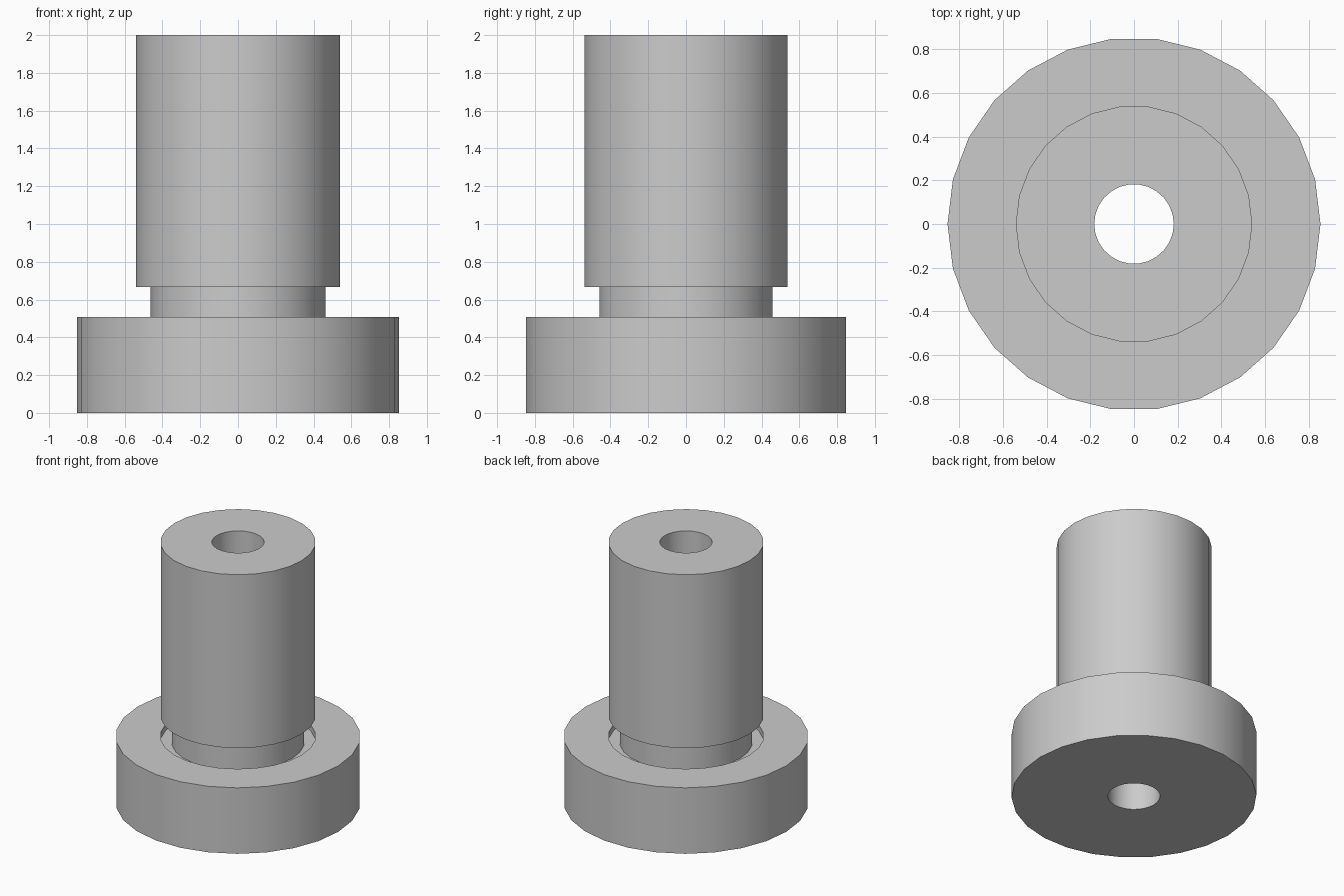
import bpy, bmesh
from math import cos, sin, tau, radians

cube = bpy.data.objects.get("Cube")
if cube:
    bpy.data.objects.remove(cube, do_unlink=True)

SIDES = 26
BORE, NECK, BODY, FLANGE = 0.182, 0.462, 0.541, 0.853
FLANGE_TOP, RECESS_FLOOR, BODY_BOTTOM, TOP = 0.507, 0.46, 0.667, 2.0


def make_material(name, value):
    mat = bpy.data.materials.new(name)
    mat.use_nodes = True
    colour = (value, value, value, 1)
    mat.diffuse_color = colour
    mat.node_tree.nodes["Principled BSDF"].inputs["Base Color"].default_value = colour
    return mat


def lathe(name, profile, mat):
    """Revolve a closed (radius, height) profile about the z axis."""
    bm = bmesh.new()
    rings = [[bm.verts.new((r * cos(tau * i / SIDES), r * sin(tau * i / SIDES), z))
              for i in range(SIDES)] for r, z in profile]
    for a, b in zip(rings, rings[1:] + rings[:1]):
        for i in range(SIDES):
            j = (i + 1) % SIDES
            bm.faces.new((a[i], a[j], b[j], b[i]))
    bmesh.ops.recalc_face_normals(bm, faces=bm.faces)
    mesh = bpy.data.meshes.new(name)
    bm.to_mesh(mesh)
    bm.free()
    mesh.materials.append(mat)
    obj = bpy.data.objects.new(name, mesh)
    bpy.context.collection.objects.link(obj)
    bpy.ops.object.select_all(action="DESELECT")
    obj.select_set(True)
    bpy.context.view_layer.objects.active = obj
    bpy.ops.object.shade_smooth_by_angle(angle=radians(30))
    return obj


# Bored body on a narrow neck, rising from a shallow recess in the flange
lathe("flanged_bushing", [
    (BORE, 0), (FLANGE, 0), (FLANGE, FLANGE_TOP),
    (BODY, FLANGE_TOP), (BODY, RECESS_FLOOR),
    (NECK, RECESS_FLOOR), (NECK, BODY_BOTTOM),
    (BODY, BODY_BOTTOM), (BODY, TOP), (BORE, TOP),
], make_material("plain_grey", 0.6))
